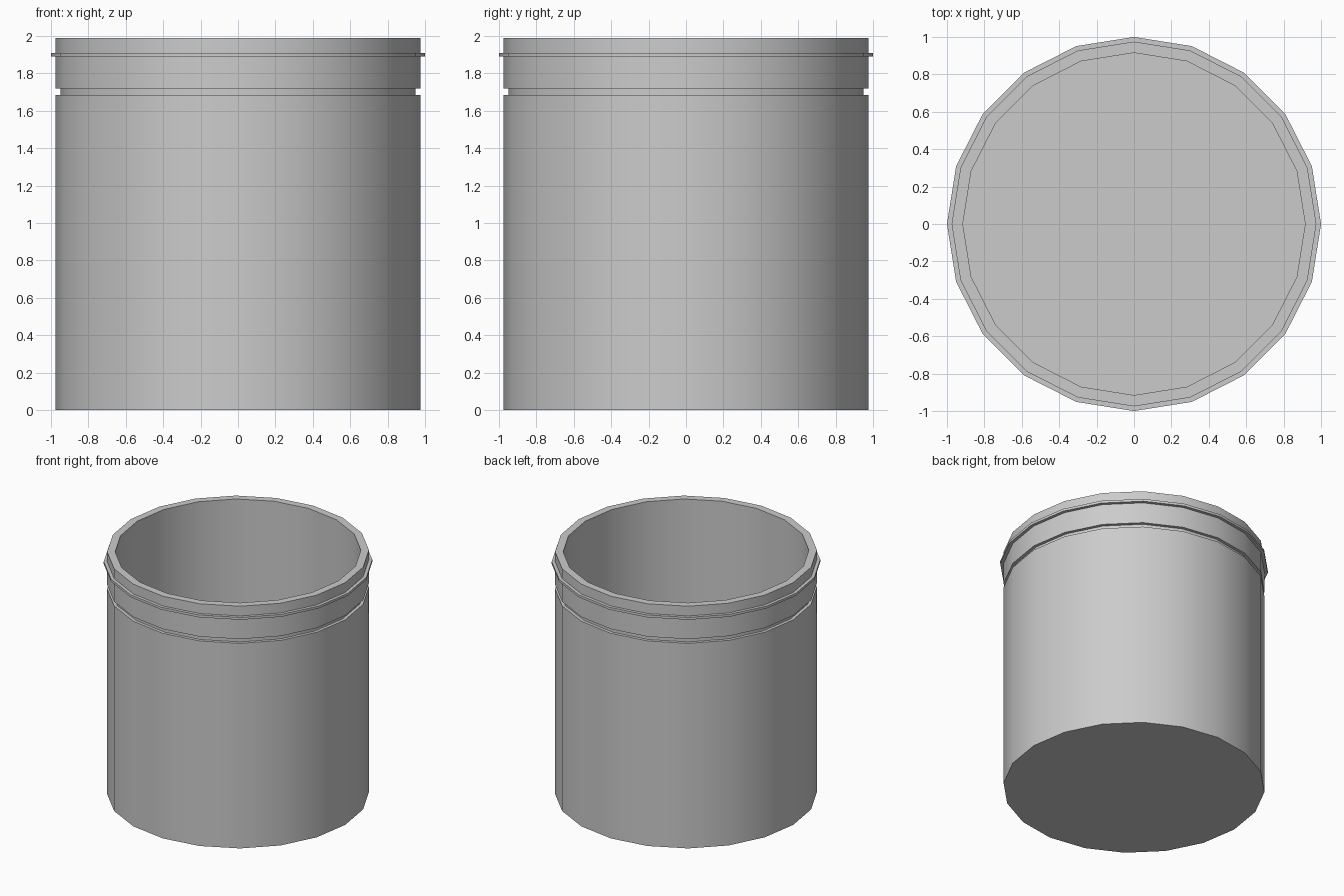
import bpy, bmesh
from math import cos, sin, tau, radians

if "Cube" in bpy.data.objects:
    bpy.data.objects.remove(bpy.data.objects["Cube"])

SIDES = 20


def lathe(name, profile):
    """Revolve (radius, z) points; both ends are capped with flat polygons."""
    bm = bmesh.new()
    rings = [[bm.verts.new((r * cos(tau * i / SIDES), r * sin(tau * i / SIDES), z))
              for i in range(SIDES)] for r, z in profile]
    for a, b in zip(rings, rings[1:]):
        for i in range(SIDES):
            j = (i + 1) % SIDES
            bm.faces.new((a[i], a[j], b[j], b[i]))
    bm.faces.new(rings[0])
    bm.faces.new(rings[-1])
    bmesh.ops.recalc_face_normals(bm, faces=bm.faces)
    mesh = bpy.data.meshes.new(name)
    bm.to_mesh(mesh)
    bm.free()
    obj = bpy.data.objects.new(name, mesh)
    bpy.context.collection.objects.link(obj)
    bpy.context.view_layer.objects.active = obj
    obj.select_set(True)
    bpy.ops.object.shade_smooth_by_angle(angle=radians(30))
    return obj


# Open cup: outer wall with groove and thin flange, rim, inner wall, floor
lathe("cup", [
    (0.975, 0.0), (0.975, 1.685), (0.95, 1.685), (0.95, 1.72), (0.975, 1.72),
    (0.975, 1.89), (1.0, 1.89), (1.0, 1.91), (0.975, 1.91), (0.975, 1.99),
    (0.915, 1.99), (0.915, 0.06),
])
